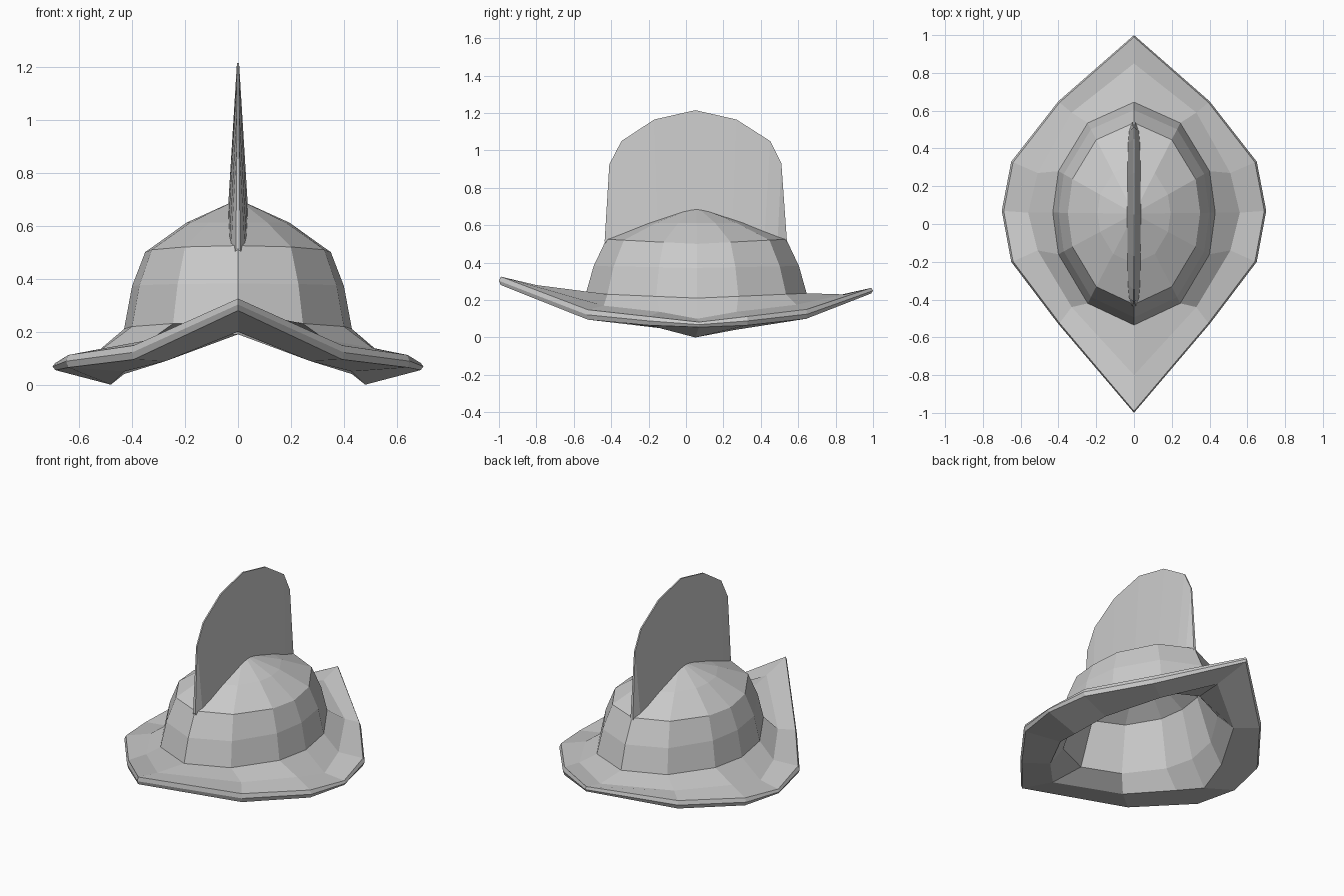
import bpy, bmesh

if "Cube" in bpy.data.objects:
    bpy.data.objects.remove(bpy.data.objects["Cube"])

CY = 0.055  # centre of the crown along y


def make_object(name, bm):
    bmesh.ops.remove_doubles(bm, verts=bm.verts, dist=0.0005)
    bmesh.ops.recalc_face_normals(bm, faces=bm.faces)
    me = bpy.data.meshes.new(name)
    bm.to_mesh(me)
    bm.free()
    ob = bpy.data.objects.new(name, me)
    bpy.context.collection.objects.link(ob)
    return ob


def mirror_ring(half):
    """Front-to-back right half (7 points) -> closed 12-sided ring."""
    return half + [(-x, y, z) for x, y, z in half[-2:0:-1]]


# Brim edge: x, y, lower z, upper z (front tip to back tip)
rim = [(0, -1, .28, .325), (.40, -.53, .095, .148), (.65, -.20, .065, .112),
       (.70, .07, .055, .082), (.65, .33, .065, .112), (.40, .65, .10, .15),
       (0, 1, .235, .265)]
# Brim fold on top, and the lower lip of the underside
fold = [(0, -.80, .28), (.33, -.44, .17), (.51, -.14, .137), (.56, .06, .10),
        (.51, .27, .137), (.33, .59, .175), (0, .85, .23)]
lip = [(0, -.72, .20), (.27, -.42, .09), (.43, -.14, .05), (.48, .05, 0),
       (.43, .26, .04), (.27, .56, .09), (0, .74, .20)]
# Crown footprint
foot = [(0, -.535), (.245, -.42), (.40, -.16), (.43, .06), (.40, .28),
        (.245, .535), (0, .645)]


def crown_ring(s, z, lift=0.0):
    """Scaled crown footprint, raised by lift towards front and back."""
    return [(x * s, CY + (y - CY) * s, z + lift * abs(y - CY) / .59) for x, y in foot]


halves = [
    crown_ring(0.42, .535),                     # inside of the crown
    crown_ring(0.72, .45),
    crown_ring(0.89, .15, .04),
    lip,                                        # underside of the brim
    [(x * .985, y * .99, a) for x, y, a, b in rim],
    [(x, y, a * .5 + b * .5) for x, y, a, b in rim],
    [(x * .985, y * .99, b) for x, y, a, b in rim],
    fold,                                       # top of the brim
    crown_ring(1.0, .21, .026),                 # outside of the crown
    crown_ring(0.93, .372, .01),
    crown_ring(0.815, .50, .025),
    crown_ring(0.45, .612),
]

# Helmet shell: loft all rings, close with an apex inside and outside
bm = bmesh.new()
loops = [[bm.verts.new(p) for p in mirror_ring(h)] for h in halves]
inner_tip = bm.verts.new((0, CY, .60))
outer_tip = bm.verts.new((0, CY, .70))
for i in range(12):
    j = (i + 1) % 12
    for a, b in zip(loops, loops[1:]):
        bm.faces.new((a[i], a[j], b[j], b[i]))
    bm.faces.new((inner_tip, loops[0][j], loops[0][i]))
    bm.faces.new((outer_tip, loops[-1][i], loops[-1][j]))
make_object("helmet_shell", bm)

# Crest: thin fin, thick at the dome and sharp along the top edge
edge = [(-.435, .515), (-.41, .925), (-.345, 1.05), (-.17, 1.165), (.05, 1.215),
        (.27, 1.165), (.45, 1.05), (.51, .93), (.54, .51)]
base = [(-.43, .50, .012), (-.39, .525, .026), (-.32, .54, .033), (-.15, .59, .037),
        (.05, .66, .038), (.25, .59, .037), (.42, .54, .033), (.49, .525, .026),
        (.535, .495, .012)]
bm = bmesh.new()
sections = []
for (ye, ze), (yb, zb, w) in zip(edge, base):
    e = .008 if ze < .6 else .004
    sections.append([bm.verts.new(p) for p in
                     ((w, yb, zb), (e, ye, ze), (-e, ye, ze), (-w, yb, zb))])
for a, b in zip(sections, sections[1:]):
    for k in range(4):
        m = (k + 1) % 4
        bm.faces.new((a[k], a[m], b[m], b[k]))
bm.faces.new(sections[0])
bm.faces.new(sections[-1][::-1])
make_object("crest", bm)
